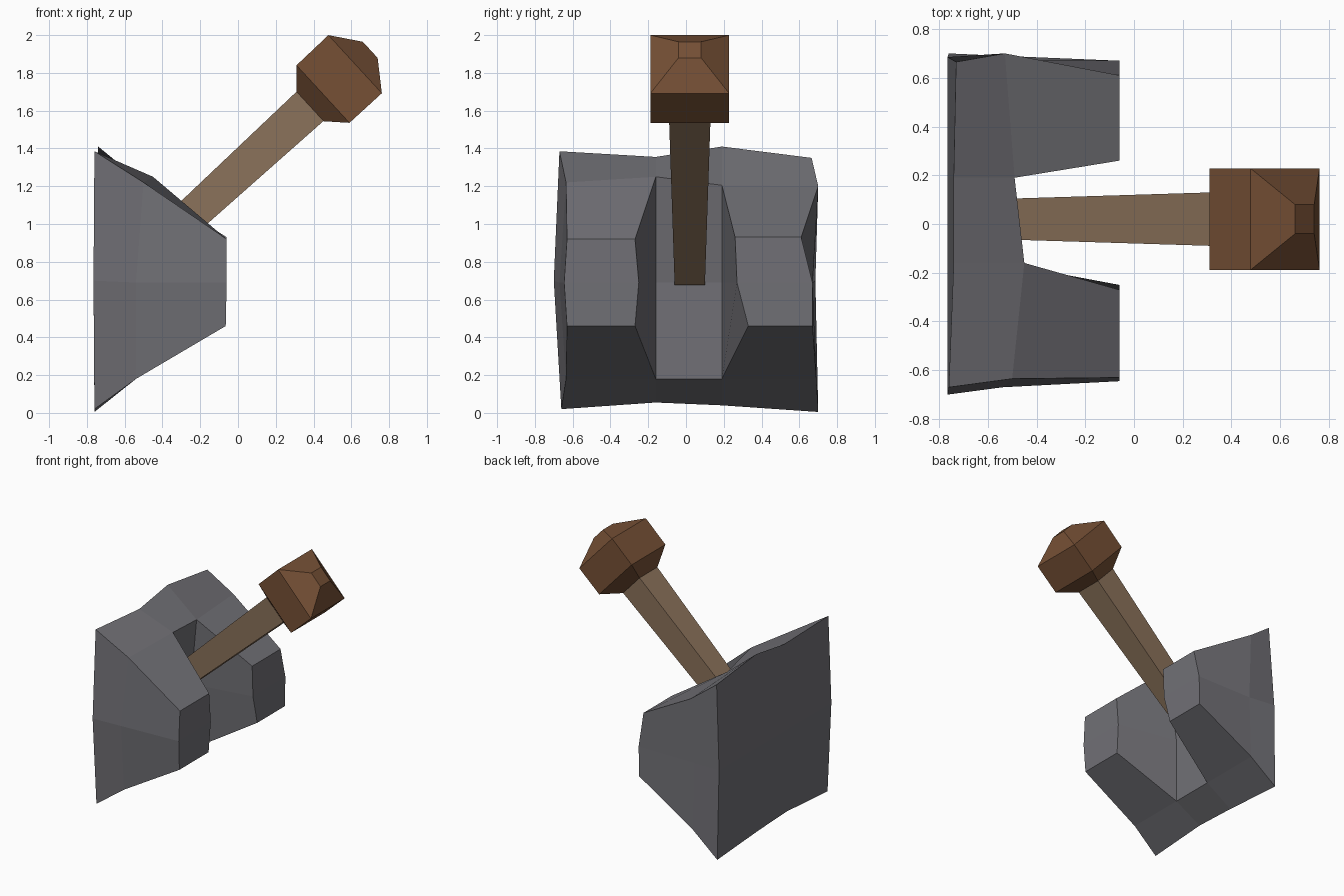
import bpy, bmesh
from mathutils import Vector

if "Cube" in bpy.data.objects:
    bpy.data.objects.remove(bpy.data.objects["Cube"])


def material(name, rgb):
    m = bpy.data.materials.new(name)
    m.diffuse_color = (*rgb, 1)
    m.use_nodes = True
    m.node_tree.nodes["Principled BSDF"].inputs["Base Color"].default_value = m.diffuse_color
    return m


def finish(bm, name, mat):
    bmesh.ops.recalc_face_normals(bm, faces=bm.faces[:])
    mesh = bpy.data.meshes.new(name)
    bm.to_mesh(mesh)
    bm.free()
    mesh.materials.append(mat)
    ob = bpy.data.objects.new(name, mesh)
    bpy.context.collection.objects.link(ob)
    return ob


stone = material("grey stone", (0.165, 0.163, 0.18))
wood = material("light wood", (0.26, 0.17, 0.105))
dark_wood = material("brown wood", (0.18, 0.08, 0.036))

# Stone base: a rough 2 x 3 x 2 block of cells; each row (bottom, middle, top)
# holds x, y and z across four columns, a single number meaning all four.
back = [(-.76, (-.66, -.16, .19, .70), (.02, .055, .04, .005)),
        (-.765, (-.70, -.16, .19, .685), .7),
        ((-.76, -.74, -.74, -.73), (-.67, -.16, .19, .665), (1.385, 1.355, 1.41, 1.35))]
middle = [(-.54, (-.635, -.16, .19, .69), .18),
          (-.54, (-.67, -.16, .19, .67), .69),
          ((-.5, -.45, -.49, -.53), (-.635, -.16, .19, .70), (1.22, 1.25, 1.205, 1.2))]
front = [(-.065, (-.63, -.27, .33, .67), .46),
         (-.06, (-.645, -.25, .27, .67), .69),
         (-.06, (-.63, -.27, .26, .61), (.92, .92, .93, .93))]
layers = [back, middle, front]

bm = bmesh.new()
grid = {}


def corner(i, j, k):
    """Vertex at layer i, row j, column k."""
    if (i, j, k) not in grid:
        grid[i, j, k] = bm.verts.new(
            [v[k] if isinstance(v, tuple) else v for v in layers[i][j]])
    return grid[i, j, k]


# The middle column is left open at the front to form the lever slot
cells = {(i, j, k) for i in range(2) for j in range(2) for k in range(3)
         if not (i == 1 and k == 1)}
for c in cells:
    for axis in range(3):
        for side in (0, 1):
            n = list(c)
            n[axis] += 2 * side - 1
            if tuple(n) in cells:
                continue
            a, b = [q for q in range(3) if q != axis]
            quad = []
            for da, db in ((0, 0), (1, 0), (1, 1), (0, 1)):
                p = list(c)
                p[axis] += side
                p[a] += da
                p[b] += db
                quad.append(corner(*p))
            bm.faces.new(quad)
finish(bm, "stone_base", stone)

# Lever parts: square sections lofted along a slanted axis
UP = Vector((-0.677, 0, 0.736))
SIDE = Vector((0, 1, 0))


def loft(name, sections, mat):
    """Each section: centre x, centre z, half thickness, half width."""
    bm = bmesh.new()
    rings = []
    for x, z, t, w in sections:
        c = Vector((x, 0.02, z))
        rings.append([bm.verts.new(c + UP * t * u + SIDE * w * s)
                      for u, s in ((1, 1), (1, -1), (-1, -1), (-1, 1))])
    for r, q in zip(rings, rings[1:]):
        for i in range(4):
            bm.faces.new((r[i], r[i - 1], q[i - 1], q[i]))
    bm.faces.new(rings[0])
    bm.faces.new(rings[-1])
    return finish(bm, name, mat)


loft("lever_handle", [(-.585, .738, .083, .08), (.40, 1.64, .106, .11)], wood)
loft("lever_knob", [(.382, 1.622, .106, .11), (.45, 1.688, .207, .208),
                    (.62, 1.846, .209, .208), (.70, 1.922, .058, .06)], dark_wood)
